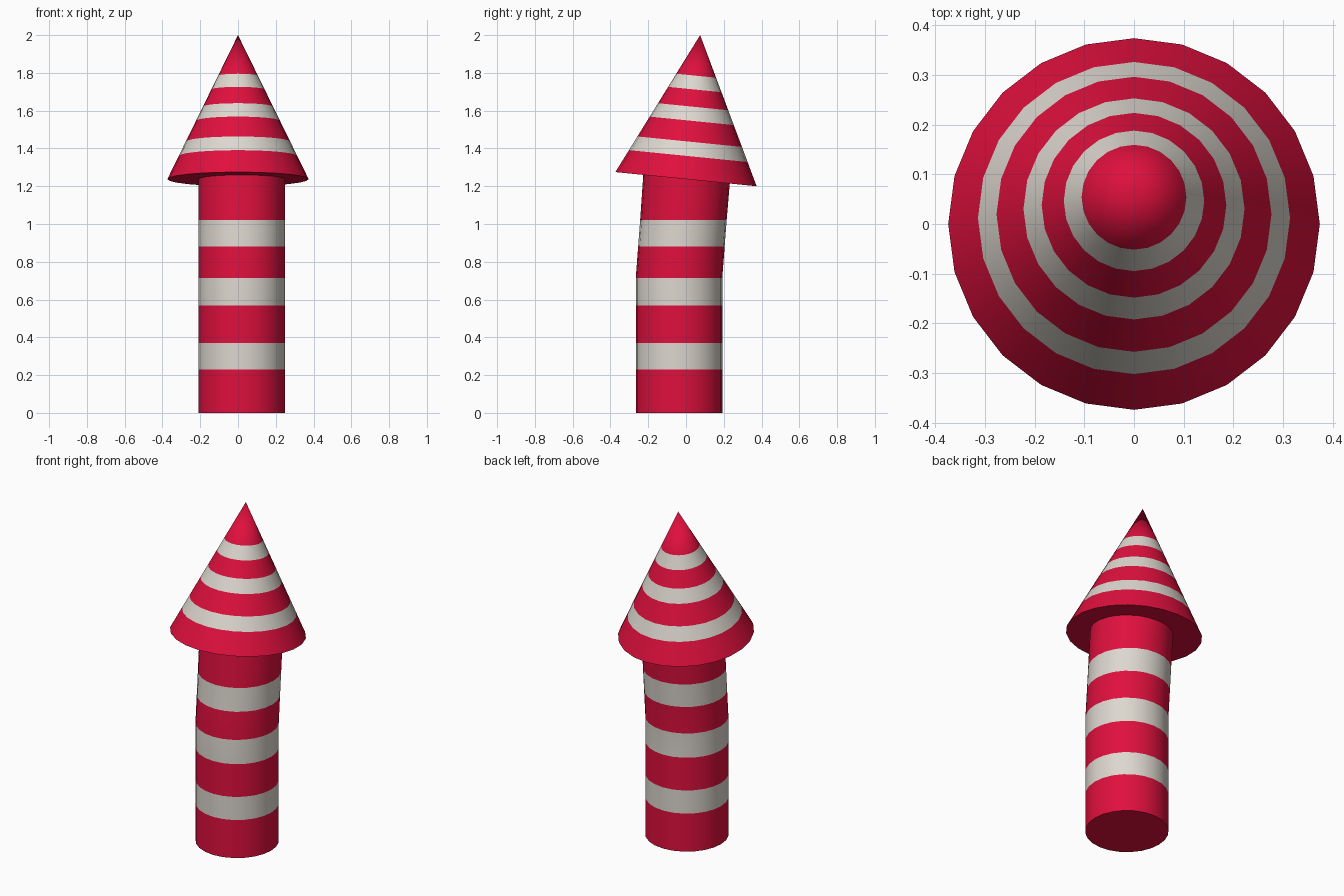
import bpy, bmesh, math
from mathutils import Vector

if "Cube" in bpy.data.objects:
    bpy.data.objects.remove(bpy.data.objects["Cube"])

SIDES = 24


def material(name, rgb):
    m = bpy.data.materials.new(name)
    m.diffuse_color = (*rgb, 1.0)
    m.use_nodes = True
    m.node_tree.nodes["Principled BSDF"].inputs["Base Color"].default_value = m.diffuse_color
    return m


red = material("crimson red", (0.74, 0.005, 0.047))
white = material("warm white", (0.72, 0.68, 0.62))


def striped_solid(name, rings, cap_top=False, apex=None):
    """rings: (centre, radius, tilt slope along y); every second band is white."""
    bm = bmesh.new()
    loops = []
    for c, r, slope in rings:
        loop = []
        for i in range(SIDES):
            a = 2 * math.pi * i / SIDES
            y = r * math.sin(a)
            loop.append(bm.verts.new((c[0] + r * math.cos(a), c[1] + y, c[2] + slope * y)))
        loops.append(loop)
    band = -1
    for k, (lo, hi) in enumerate(zip(loops, loops[1:])):
        for i in range(SIDES):
            j = (i + 1) % SIDES
            f = bm.faces.new((lo[i], lo[j], hi[j], hi[i]))
            f.material_index = k % 2
    bm.faces.new(loops[0][::-1])
    if apex is not None:
        tip = bm.verts.new(apex)
        for i in range(SIDES):
            bm.faces.new((loops[-1][i], loops[-1][(i + 1) % SIDES], tip))
    elif cap_top:
        bm.faces.new(loops[-1])
    bmesh.ops.recalc_face_normals(bm, faces=bm.faces[:])
    me = bpy.data.meshes.new(name)
    bm.to_mesh(me)
    bm.free()
    me.materials.append(red)
    me.materials.append(white)
    ob = bpy.data.objects.new(name, me)
    bpy.context.collection.objects.link(ob)
    bpy.ops.object.select_all(action='DESELECT')
    ob.select_set(True)
    bpy.context.view_layer.objects.active = ob
    bpy.ops.object.shade_smooth_by_angle(angle=math.radians(30))
    return ob


# Post: straight to the bend at the top of the second stripe, then leaning back
BEND, TOP = 0.715, 1.24
post_rings = []
for z in (0, 0.23, 0.37, 0.568, BEND, 0.88, 1.02, TOP):
    lean = max(0.0, (z - BEND) / (TOP - BEND))
    slope = -0.1 if z == TOP else 0.0
    post_rings.append(((0.02, -0.037 + 0.04 * lean, z), 0.229, slope))
striped_solid("post", post_rings)

# Pointed cap: cone tilted backwards, striped across its axis
base, tip = Vector((0, 0, 1.2375)), Vector((0, 0.075, 2.0))
cap_rings = [(base.lerp(tip, t), 0.374 * (1 - t), -0.1)
             for t in (0, 0.16, 0.26, 0.405, 0.503, 0.622, 0.718)]
striped_solid("pointed_cap", cap_rings, apex=tip)
